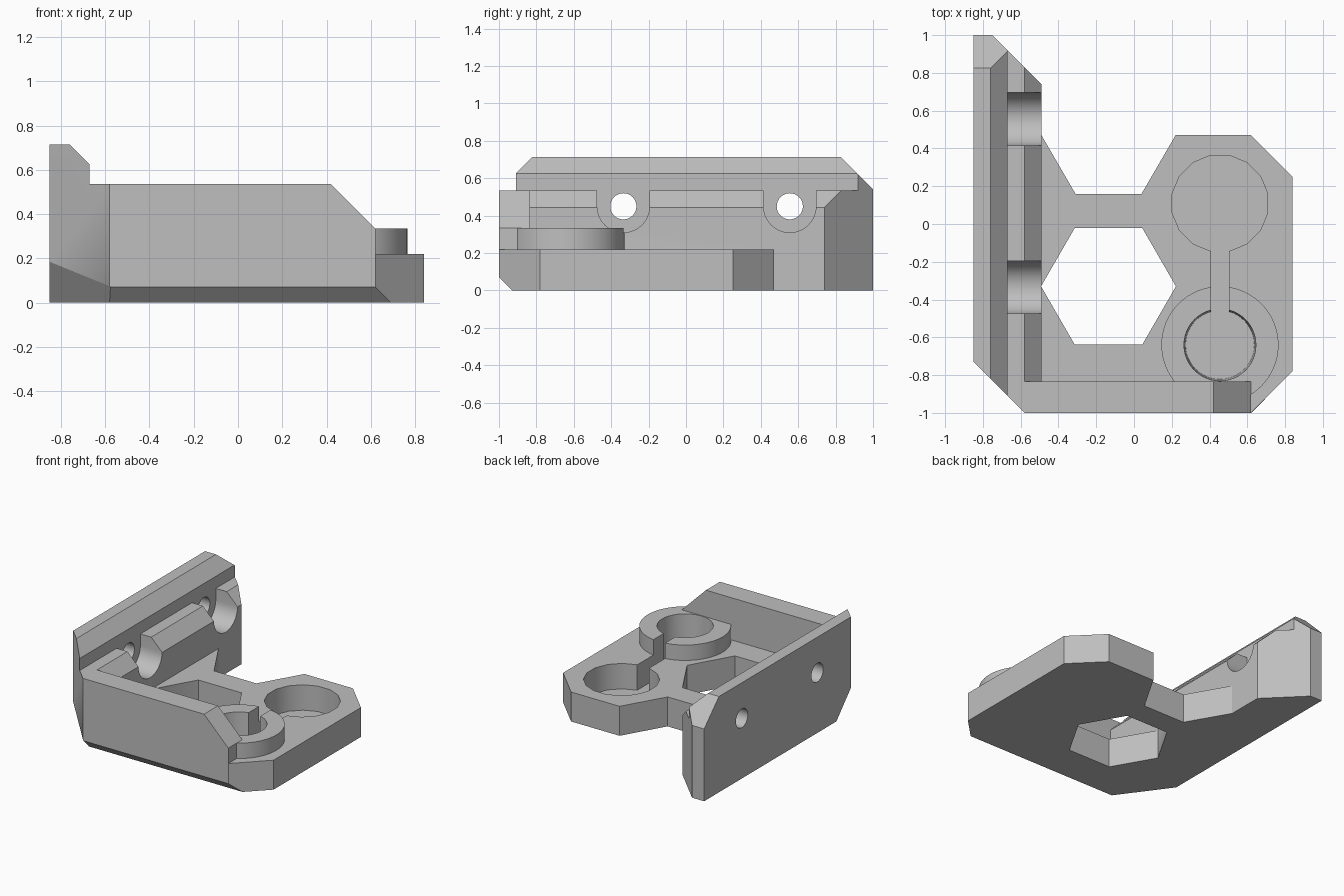
import bpy, bmesh
from math import cos, sin, pi, radians
from mathutils import Vector

cube = bpy.data.objects.get("Cube")
if cube:
    bpy.data.objects.remove(cube, do_unlink=True)

grey = bpy.data.materials.new("matte_grey")
grey.use_nodes = True
grey.diffuse_color = (0.52, 0.52, 0.52, 1)
grey.node_tree.nodes["Principled BSDF"].inputs["Base Color"].default_value = (0.52, 0.52, 0.52, 1)


def prism(name, outline, axis, lo, hi, top_outline=None):
    """Extrude a 2D outline along an axis, optionally lofting to a second outline."""
    place = {"x": lambda a, b, h: (h, a, b),
             "y": lambda a, b, h: (a, h, b),
             "z": lambda a, b, h: (a, b, h)}[axis]
    bm = bmesh.new()
    low = [bm.verts.new(place(a, b, lo)) for a, b in outline]
    high = [bm.verts.new(place(a, b, hi)) for a, b in top_outline or outline]
    bm.faces.new(low)
    bm.faces.new(high)
    n = len(low)
    for i in range(n):
        j = (i + 1) % n
        bm.faces.new((low[i], low[j], high[j], high[i]))
    bmesh.ops.recalc_face_normals(bm, faces=bm.faces)
    mesh = bpy.data.meshes.new(name)
    bm.to_mesh(mesh)
    bm.free()
    mesh.materials.append(grey)
    obj = bpy.data.objects.new(name, mesh)
    bpy.context.collection.objects.link(obj)
    return obj


def arc(a, b, r, n, start=0.0, sweep=2 * pi, closed=True):
    steps = n if closed else n - 1
    return [(a + r * cos(start + sweep * i / steps),
             b + r * sin(start + sweep * i / steps)) for i in range(n)]


def trim(obj, point, normal):
    """Slice away everything on the normal side of a plane and cap the cut."""
    bm = bmesh.new()
    bm.from_mesh(obj.data)
    cut = bmesh.ops.bisect_plane(bm, geom=bm.verts[:] + bm.edges[:] + bm.faces[:], dist=1e-5,
                                 plane_co=point, plane_no=Vector(normal).normalized(),
                                 clear_outer=True)
    rim = [e for e in cut["geom_cut"] if isinstance(e, bmesh.types.BMEdge) and e.is_boundary]
    if rim:
        bmesh.ops.contextual_create(bm, geom=rim)
    bmesh.ops.recalc_face_normals(bm, faces=bm.faces)
    bm.to_mesh(obj.data)
    bm.free()


def combine(obj, other, operation):
    """Apply a boolean and discard the second object."""
    mod = obj.modifiers.new(operation.lower(), "BOOLEAN")
    mod.operation, mod.solver, mod.object = operation, "EXACT", other
    bpy.context.view_layer.objects.active = obj
    bpy.ops.object.modifier_apply(modifier=mod.name)
    bpy.data.objects.remove(other, do_unlink=True)


FLOOR, PLATE, RING, LEDGE, TOP = 0.03, 0.22, 0.335, 0.535, 0.715
PX = 0.455                      # centre line of the round pockets
RING_Y, POCKET_Y = -0.64, 0.11

# Base plate with waisted outline
plate = prism("corner_bracket", [
    (-0.85, -0.73), (-0.58, -1), (0.62, -1), (0.84, -0.78), (0.84, 0.25), (0.62, 0.47),
    (0.22, 0.47), (0.04, 0.16), (-0.31, 0.16), (-0.49, 0.47), (-0.49, 0.74), (-0.75, 1),
    (-0.85, 1)], "z", 0, PLATE)

# Tall side wall with stepped, chamfered ledge
side = prism("side_wall", [
    (-0.85, 0), (-0.49, 0), (-0.49, 0.445), (-0.58, LEDGE), (-0.67, LEDGE),
    (-0.67, 0.625), (-0.76, TOP), (-0.85, TOP)], "y", -1, 1)
trim(side, (-0.58, -1, 0), (-1, -1, 0))
trim(side, (-0.75, 1, 0), (1, 1, 0))
trim(side, (0, 0.825, TOP), (0, 1, 1))

# Front wall with sloping end
front = prism("front_wall", [(-0.58, 0), (0.62, 0), (0.62, RING), (0.42, LEDGE),
                             (-0.58, LEDGE)], "y", -1, -0.835)

# Bevels under the front edge and the front corner
for part in (plate, side, front):
    trim(part, (-0.58, -0.93, 0), (0, -1, -1))
    trim(part, (-0.58, -0.93, 0), (-1.37, -1, -0.92))

# Rod saddles and bolt holes in the side wall
for y in (-0.335, 0.555):
    saddle = [(y + 0.14, 0.9), (y - 0.14, 0.9)] + arc(y, 0.45, 0.14, 25, pi, pi, False)
    combine(side, prism("saddle_cutter", saddle, "x", -0.67, -0.4), "DIFFERENCE")
    combine(side, prism("bolt_cutter", arc(y, 0.45, 0.07, 32), "x", -1, -0.4), "DIFFERENCE")

# Raised collar
collar = prism("collar", arc(PX, RING_Y, 0.31, 64), "z", 0.1, RING)

for part in (side, front, collar):
    combine(plate, part, "UNION")

# Hexagonal opening, round pockets and the slot joining them
cutters = [
    prism("hex_cutter", arc(-0.135, -0.33, 0.357, 6), "z", -0.1, 0.4),
    prism("pocket_cutter", arc(PX, POCKET_Y, 0.258, 16, pi / 16), "z", FLOOR, 0.6),
    prism("collar_cutter", arc(PX, RING_Y, 0.182, 48), "z", FLOOR, RING + 0.02,
          arc(PX, RING_Y, 0.191, 48)),
    prism("slot_cutter", [(PX - 0.048, RING_Y + 0.1), (PX + 0.048, RING_Y + 0.1),
                          (PX + 0.048, POCKET_Y), (PX - 0.048, POCKET_Y)], "z", FLOOR, 0.6)]
for cutter in cutters:
    combine(plate, cutter, "DIFFERENCE")

# Merge coplanar seams, then shade
bm = bmesh.new()
bm.from_mesh(plate.data)
bmesh.ops.remove_doubles(bm, verts=bm.verts, dist=1e-4)
bmesh.ops.dissolve_limit(bm, angle_limit=radians(0.5), verts=bm.verts, edges=bm.edges)
bm.to_mesh(plate.data)
bm.free()
for obj in bpy.context.selected_objects:
    obj.select_set(False)
plate.select_set(True)
bpy.context.view_layer.objects.active = plate
bpy.ops.object.shade_smooth_by_angle(angle=radians(30))
